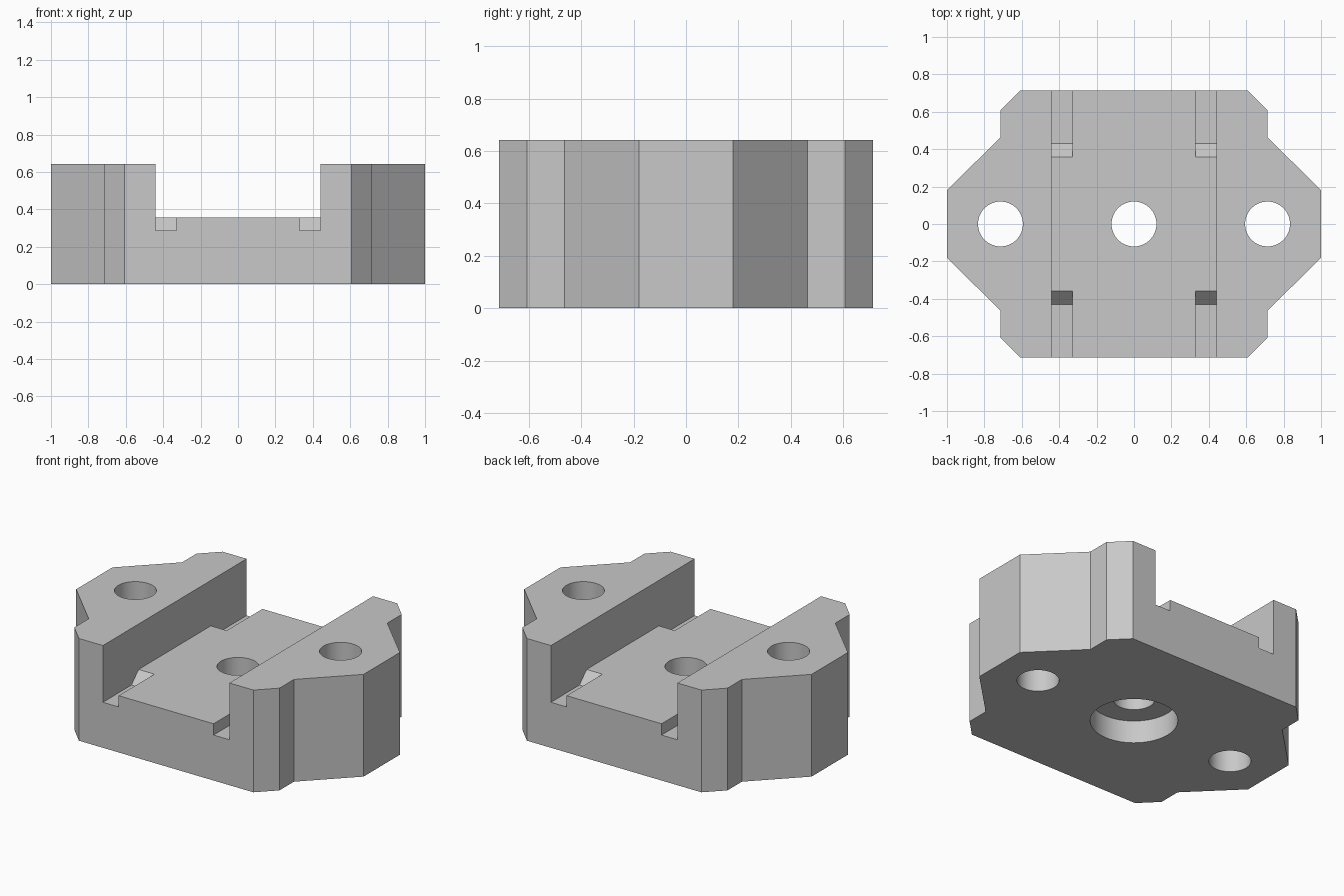
import bpy, bmesh, math
from mathutils import Vector

cube = bpy.data.objects.get("Cube")
if cube:
    bpy.data.objects.remove(cube, do_unlink=True)

# Main dimensions
HEIGHT, FLOOR, NOTCH_Z = 0.643, 0.357, 0.286
WALL, NOTCH_IN, HALF_DEPTH = 0.44, 0.33, 0.714

grey = bpy.data.materials.new("plain grey")
grey.use_nodes = True
colour = (0.58, 0.58, 0.58, 1)
grey.diffuse_color = colour
grey.node_tree.nodes["Principled BSDF"].inputs["Base Color"].default_value = colour


def prism(name, points, direction):
    """Extrude a closed outline of 3D points along a direction."""
    bm = bmesh.new()
    face = bm.faces.new([bm.verts.new(p) for p in points])
    new = bmesh.ops.extrude_face_region(bm, geom=[face])["geom"]
    moved = [v for v in new if isinstance(v, bmesh.types.BMVert)]
    bmesh.ops.translate(bm, verts=moved, vec=Vector(direction))
    bmesh.ops.recalc_face_normals(bm, faces=bm.faces)
    mesh = bpy.data.meshes.new(name)
    bm.to_mesh(mesh)
    bm.free()
    mesh.materials.append(grey)
    obj = bpy.data.objects.new(name, mesh)
    bpy.context.collection.objects.link(obj)
    return obj


def round_cutter(x, radius, bottom, top):
    ring = [(x + radius * math.cos(a), radius * math.sin(a), bottom)
            for a in (math.tau * i / 64 for i in range(64))]
    return prism("hole_cutter", ring, (0, 0, top - bottom))


# Body: chamfered outline mirrored from one quarter
quarter = [(1, 0.18), (0.714, 0.464), (0.714, 0.607), (0.607, HALF_DEPTH)]
half = quarter + [(-x, y) for x, y in reversed(quarter)]
outline = half + [(x, -y) for x, y in reversed(half)]
body = prism("mounting_block", [(x, y, 0) for x, y in outline], (0, 0, HEIGHT))

# Wide channel running front to back
channel = [(-WALL, -1, FLOOR), (WALL, -1, FLOOR), (WALL, -1, 1), (-WALL, -1, 1)]
cutters = [prism("channel_cutter", channel, (0, 2, 0))]

# Four ramped corner notches in the channel floor
rise = FLOOR - NOTCH_Z
for sx in (-1, 1):
    for sy in (-1, 1):
        side = [(1, NOTCH_Z), (0.43, NOTCH_Z), (0.43 - 2 * rise, FLOOR + rise),
                (1, FLOOR + rise)]
        points = [(sx * NOTCH_IN, sy * y, z) for y, z in side]
        cutters.append(prism("notch_cutter", points, (sx * (WALL - NOTCH_IN), 0, 0)))

# Three bolt holes and the counterbore under the middle one
for x in (-0.714, 0, 0.714):
    cutters.append(round_cutter(x, 0.12, -0.2, 1))
cutters.append(round_cutter(0, 0.25, -0.1, 0.143))

# Cut the body and discard the cutters
bpy.context.view_layer.objects.active = body
for cutter in cutters:
    cutter.hide_render = True
    mod = body.modifiers.new("cut", "BOOLEAN")
    mod.operation, mod.solver, mod.object = "DIFFERENCE", "EXACT", cutter
    bpy.ops.object.modifier_apply(modifier=mod.name)
    bpy.data.objects.remove(cutter, do_unlink=True)

# Smooth hole walls, crisp edges
for obj in bpy.context.selected_objects:
    obj.select_set(False)
body.select_set(True)
bpy.ops.object.shade_smooth_by_angle(angle=math.radians(25))
